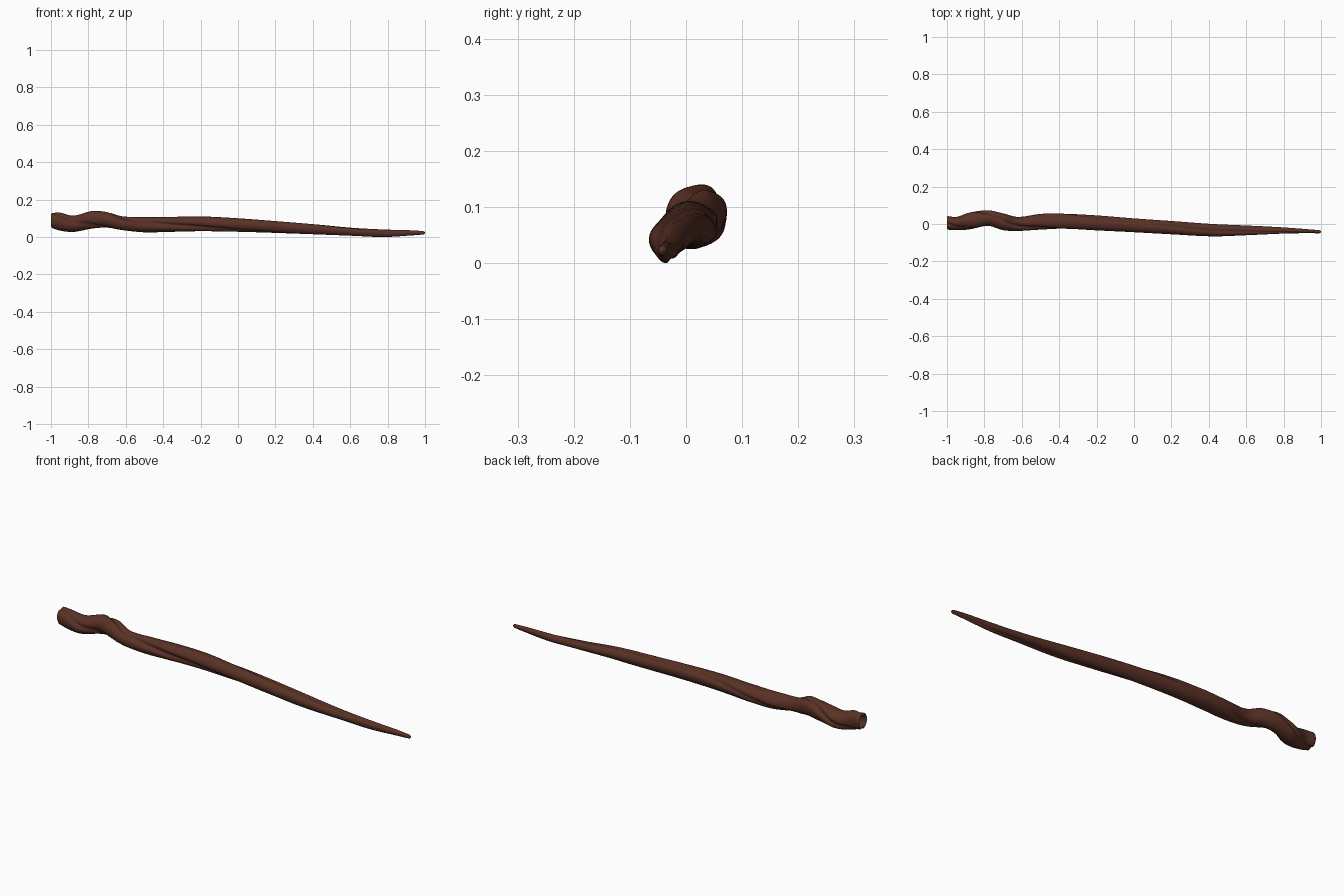
import bpy, bmesh, math

if "Cube" in bpy.data.objects:
    bpy.data.objects.remove(bpy.data.objects["Cube"])

# Outline stations along the stick: x, y min, y max, z min, z max
STATIONS = [
    (-1.00, -0.030, 0.043, 0.050, 0.128),
    (-0.95, -0.033, 0.038, 0.034, 0.130),
    (-0.88, -0.029, 0.061, 0.027, 0.114),
    (-0.78, -0.010, 0.073, 0.045, 0.139),
    (-0.70, -0.033, 0.057, 0.050, 0.133),
    (-0.62, -0.037, 0.038, 0.037, 0.111),
    (-0.50, -0.030, 0.054, 0.025, 0.106),
    (-0.38, -0.025, 0.055, 0.027, 0.107),
    (-0.20, -0.034, 0.046, 0.031, 0.110),
    (0.00, -0.044, 0.030, 0.028, 0.100),
    (0.20, -0.055, 0.016, 0.022, 0.085),
    (0.42, -0.066, 0.000, 0.014, 0.067),
    (0.60, -0.060, -0.008, 0.007, 0.050),
    (0.78, -0.052, -0.017, 0.000, 0.040),
    (0.92, -0.049, -0.027, 0.008, 0.036),
    (1.00, -0.050, -0.034, 0.014, 0.031),
]
# Groove direction along the stick: x, angle in degrees (0 = back, 90 = up)
TWIST = [(-1, -85), (-0.85, 0), (-0.68, 90), (-0.4, 175), (0.1, 250), (0.6, 285), (1, 320)]
SIDES, RINGS = 48, 160


def sample(table, x):
    """Smooth (Hermite) interpolation of a table by its first column."""
    n = len(table)
    i = max(k for k in range(n - 1) if table[k][0] <= x + 1e-9)
    a, b = table[i], table[i + 1]
    h = b[0] - a[0]
    t = (x - a[0]) / h
    p, q = table[max(i - 1, 0)], table[min(i + 2, n - 1)]
    out = []
    for c in range(1, len(a)):
        m0 = (b[c] - p[c]) / (b[0] - p[0]) * h
        m1 = (q[c] - a[c]) / (q[0] - a[0]) * h
        out.append((2*t**3 - 3*t*t + 1) * a[c] + (t**3 - 2*t*t + t) * m0
                   + (3*t*t - 2*t**3) * b[c] + (t**3 - t*t) * m1)
    return out


def dip(angle, centre, width):
    d = (angle - centre + math.pi) % (2 * math.pi) - math.pi
    return math.exp(-(d / width) ** 2)


def section(x):
    """Grooved, twisted cross-section fitted to the outline at x."""
    y0, y1, z0, z1 = sample(STATIONS, x)
    g = math.radians(sample(TWIST, x)[0])
    deep = 0.30 if x < -0.5 else 0.30 - 0.08 * min(1, (x + 0.5) / 0.5)
    pts = []
    for k in range(SIDES):
        a = 2 * math.pi * k / SIDES + g
        r = 1 - deep * dip(a, g, 0.33) - 0.16 * dip(a, g + math.pi, 0.28)
        r += 0.025 * math.sin(3 * (a - g) + 5 * x)
        pts.append((r * math.cos(a), r * math.sin(a)))
    ys, zs = [p[0] for p in pts], [p[1] for p in pts]
    ay, by, az, bz = min(ys), max(ys), min(zs), max(zs)
    return [(y0 + (y - ay) / (by - ay) * (y1 - y0),
             z0 + (z - az) / (bz - az) * (z1 - z0)) for y, z in pts]


def scaled(pts, s):
    cy = sum(p[0] for p in pts) / len(pts)
    cz = sum(p[1] for p in pts) / len(pts)
    return [(cy + (y - cy) * s, cz + (z - cz) * s) for y, z in pts]


# Rings: hollow butt end, twisted shaft, rounded tip
butt, tip = section(-1), section(1)
rings = [(-0.965, scaled(butt, 0.15)), (-0.975, scaled(butt, 0.5)),
         (-0.993, scaled(butt, 0.72)), (-1.0, scaled(butt, 0.87))]
for i in range(RINGS):
    x = -0.994 + 1.984 * i / (RINGS - 1)
    rings.append((x, section(x)))
rings += [(0.997, scaled(tip, 0.75)), (1.0, scaled(tip, 0.35))]

bm = bmesh.new()
loops = [[bm.verts.new((x, y, z)) for y, z in pts] for x, pts in rings]
for a, b in zip(loops, loops[1:]):
    for k in range(SIDES):
        j = (k + 1) % SIDES
        bm.faces.new((a[k], a[j], b[j], b[k]))
bm.faces.new(loops[0])
bm.faces.new(loops[-1])
bmesh.ops.recalc_face_normals(bm, faces=bm.faces)
mesh = bpy.data.meshes.new("twisted_stick")
bm.to_mesh(mesh)
bm.free()

wood = bpy.data.materials.new("dark brown wood")
wood.diffuse_color = (0.100, 0.031, 0.019, 1)
wood.use_nodes = True
wood.node_tree.nodes["Principled BSDF"].inputs["Base Color"].default_value = wood.diffuse_color
mesh.materials.append(wood)
stick = bpy.data.objects.new("twisted_stick", mesh)
bpy.context.collection.objects.link(stick)
bpy.context.view_layer.objects.active = stick
stick.select_set(True)
bpy.ops.object.shade_smooth_by_angle(angle=math.radians(50))
